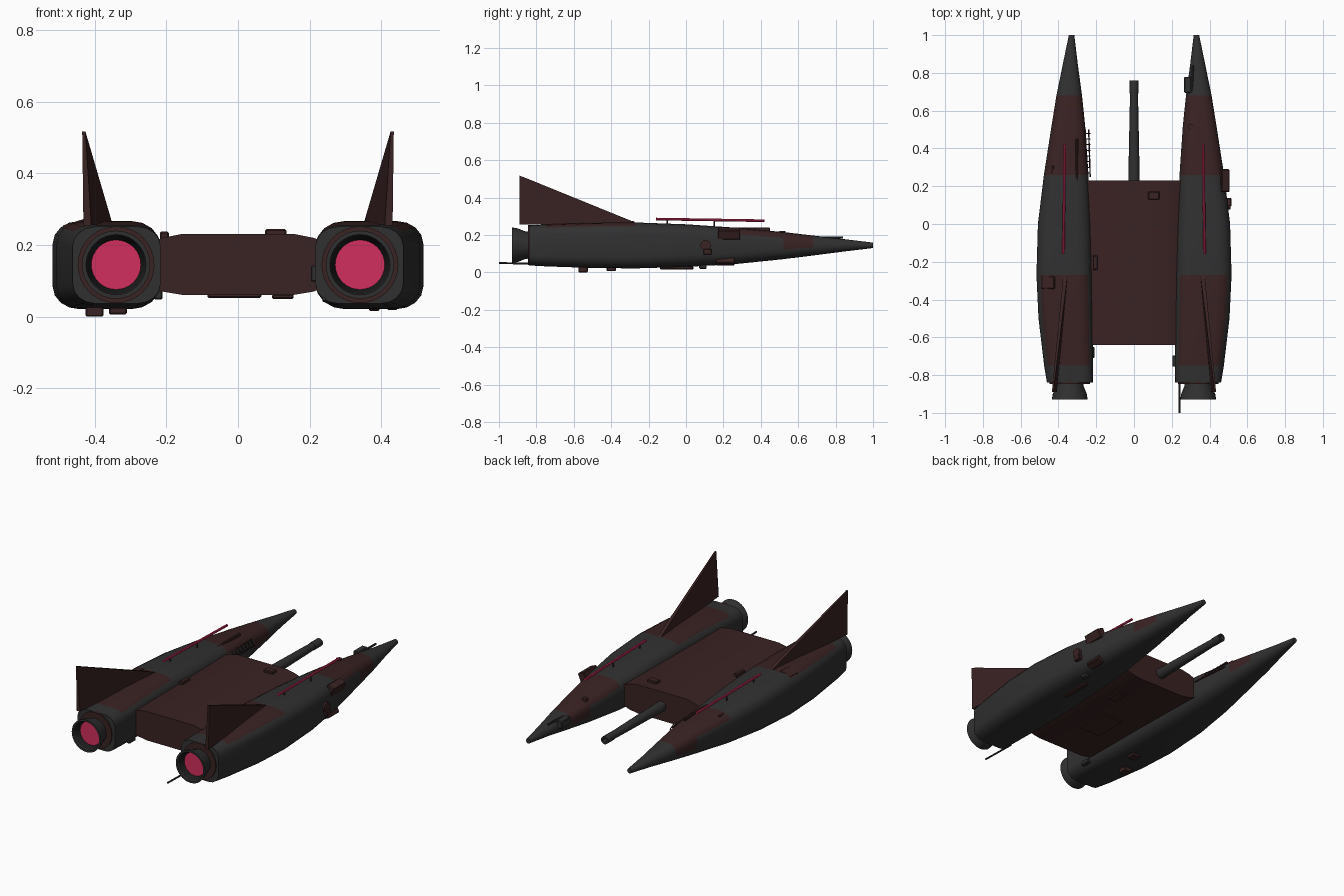
import bpy, bmesh, math
from mathutils import Vector

cube = bpy.data.objects.get("Cube")
if cube:
    bpy.data.objects.remove(cube)


def material(name, r, g, b):
    m = bpy.data.materials.new(name)
    m.use_nodes = True
    m.diffuse_color = (r, g, b, 1)
    m.node_tree.nodes["Principled BSDF"].inputs["Base Color"].default_value = (r, g, b, 1)
    return m


GREY = material("dark grey", .03, .03, .03)
BROWN = material("dark red brown", .042, .016, .016)
PINK = material("glowing pink", .64, .028, .11)
BLACK = material("soot", .012, .011, .011)


def finish(name, bm, *mats, smooth=True):
    bmesh.ops.recalc_face_normals(bm, faces=bm.faces[:])
    mesh = bpy.data.meshes.new(name)
    bm.to_mesh(mesh)
    bm.free()
    obj = bpy.data.objects.new(name, mesh)
    bpy.context.collection.objects.link(obj)
    for m in mats:
        mesh.materials.append(m)
    if smooth:
        bpy.ops.object.select_all(action='DESELECT')
        obj.select_set(True)
        bpy.context.view_layer.objects.active = obj
        bpy.ops.object.shade_smooth_by_angle(angle=math.radians(32))
    return obj


def loft(bm, rings, caps=True):
    loops = [[bm.verts.new(p) for p in ring] for ring in rings]
    n = len(loops[0])
    for a, b in zip(loops, loops[1:]):
        for i in range(n):
            bm.faces.new((a[i], a[(i + 1) % n], b[(i + 1) % n], b[i]))
    if caps:
        bm.faces.new(loops[0])
        bm.faces.new(loops[-1])


def lathe(name, x, z, profile, mat, caps=True, n=32):
    """Turned part along y from (y, radius) pairs."""
    bm = bmesh.new()
    loft(bm, [[(x + r * math.cos(math.tau * i / n), y, z + r * math.sin(math.tau * i / n))
               for i in range(n)] for y, r in profile], caps)
    return finish(name, bm, mat)


def rod(name, start, end, radius, mat, n=8):
    a, b = Vector(start), Vector(end)
    bm = bmesh.new()
    bmesh.ops.create_cone(bm, cap_ends=True, segments=n, radius1=radius,
                          radius2=radius, depth=(b - a).length)
    obj = finish(name, bm, mat)
    obj.location = (a + b) / 2
    obj.rotation_euler = (b - a).to_track_quat('Z', 'Y').to_euler()
    return obj


def box(name, centre, size, mat=BROWN, bevel=.004, turn=0):
    bm = bmesh.new()
    bmesh.ops.create_cube(bm, size=1)
    bmesh.ops.scale(bm, vec=size, verts=bm.verts[:])
    bmesh.ops.bevel(bm, geom=bm.edges[:], offset=bevel, segments=1, affect='EDGES')
    obj = finish(name, bm, mat, smooth=False)
    obj.location = centre
    obj.rotation_euler.y = turn
    return obj


# Hull stations: y, inner x, outer x, bottom z, top z, corner roundness
STATIONS = [
    (-.84, .215, .462, .036, .252, .5), (-.75, .215, .477, .031, .257, .5),
    (-.5, .218, .507, .022, .266, .5), (-.27, .222, .518, .02, .268, .5),
    (0, .228, .51, .028, .258, .55), (.26, .24, .478, .043, .24, .6),
    (.52, .258, .437, .07, .216, .7), (.68, .275, .411, .09, .197, .8),
    (.85, .298, .376, .112, .177, .95), (1, .316, .345, .13, .159, 1)]


def section(side, y, x0, x1, z0, z1, c):
    cx, cz, w, h = (x0 + x1) / 2, (z0 + z1) / 2, (x1 - x0) / 2, (z1 - z0) / 2
    ring = []
    for k, (sx, sz) in enumerate(((1, 1), (-1, 1), (-1, -1), (1, -1))):
        for j in range(5):
            a = math.pi / 2 * (k + j / 4)
            px = sx * w * (1 - c) * .98 + w * c * math.cos(a)
            pz = sz * h * (1 - c) * .98 + h * c * math.sin(a)
            ring.append((side * (cx + px), y, cz + pz))
    return ring


def hull(name, side):
    bm = bmesh.new()
    loft(bm, [section(side, *s) for s in STATIONS])
    bmesh.ops.recalc_face_normals(bm, faces=bm.faces[:])
    bm.normal_update()
    for f in bm.faces:
        c, up = f.calc_center_median(), f.normal.z
        rear_patch = -.75 < c.y < -.27 and up > .75
        nose_band = .26 < c.y < .68 and (up > .45 or (c.y > .52 and c.z > .14))
        f.material_index = int(rear_patch or nose_band)
    finish(name, bm, GREY, BROWN)


def fin(name, side):
    bm = bmesh.new()
    outline = [(.362, -.26, .262), (.42, -.89, .255), (.43, -.89, .517), (.428, -.865, .508)]
    rings = [[(side * (x + d * (.4 if z > .5 else 1)), y, z) for x, y, z in outline]
             for d in (-.011, .011)]
    loft(bm, rings)
    finish(name, bm, BROWN, smooth=False)


# Mirrored parts: hulls, fins, light strips, engines
for label, s in (("left", 1), ("right", -1)):
    hull(label + "_hull", s)
    fin(label + "_fin", s)
    rod(label + "_light_strip", (s * .366, .42, .276), (s * .374, -.16, .285), .007, PINK)
    for y in (-.1, .15):
        rod(label + "_strip_post", (s * .371, y, .235), (s * .371, y, .28), .004, BROWN)
    ex, ez = s * .34, .145
    lathe(label + "_engine_collar", ex, ez, [(-.82, .107), (-.846, .107)], BROWN)
    lathe(label + "_nozzle", ex, ez, [(-.83, .07), (-.86, .074), (-.9, .09), (-.93, .095),
                                      (-.93, .084), (-.89, .072)], GREY, caps=False)
    lathe(label + "_nozzle_lining", ex, ez, [(-.926, .083), (-.885, .068)], BLACK, caps=False)
    lathe(label + "_engine_glow", ex, ez, [(-.88, .069), (-.888, .069)], PINK)

# Central deck joining the hulls, slightly crowned
bm = bmesh.new()
half = [(.16, .23), (.21, .22), (.25, .205), (.25, .085), (.21, .07), (.15, .06)]
outline = half + [(-x, z) for x, z in reversed(half)]
loft(bm, [[(x, y, z) for x, z in outline] for y in (-.64, .23)])
finish("centre_deck", bm, BROWN)

# Gun barrel and rear antenna
lathe("gun_barrel", 0, .145, [(.2, .031), (.3, .029), (.6, .023), (.69, .021),
                              (.69, .023), (.76, .023), (.76, .014), (.73, .014)], GREY, n=16)
rod("rear_antenna", (.24, -1, .05), (.24, -.78, .045), .005, GREY)
rod("nose_antenna", (.305, .7, .185), (.312, .84, .187), .006, GREY)

# Surface equipment on deck and hulls
box("deck_hatch", (.105, .15, .233), (.06, .042, .022))
box("deck_edge_box", (-.205, -.205, .225), (.025, .075, .025))
box("nose_box", (.284, .737, .168), (.036, .085, .045), GREY)
box("outer_upper_pod", (.475, .23, .208), (.045, .12, .055), turn=.4)
box("outer_lower_pod", (.455, .21, .06), (.045, .1, .035), turn=-.4)
box("outer_small_box", (.503, .115, .11), (.025, .045, .03))
box("top_equipment_box", (-.452, -.31, .25), (.072, .068, .03), turn=-.3)
box("top_strip", (-.43, .235, .225), (.014, .15, .02))
box("inner_strip", (-.302, .34, .23), (.014, .22, .02))
box("inner_rear_box", (.216, -.725, .12), (.026, .06, .045), GREY)
box("inner_low_box", (-.222, -.68, .06), (.024, .06, .025), GREY)
box("belly_box_rear", (-.335, -.4, .021), (.05, .05, .03))
box("belly_box_front", (-.4, -.55, .016), (.05, .05, .032))
box("belly_strip", (.38, -.05, .024), (.03, .18, .016))
box("belly_small_box", (.43, .09, .034), (.03, .04, .03), GREY)
box("deck_belly_plate", (-.01, -.3, .058), (.15, .2, .012), BROWN)
box("deck_belly_hatch", (.125, 0, .056), (.06, .09, .014), BROWN)
rod("side_port", (.47, .105, .145), (.51, .105, .145), .028, BROWN, 16)
rod("top_knob", (.3, .515, .19), (.3, .515, .222), .016, BROWN, 12)

# Ladder along the right hull's inner side
for x, z in ((-.25, .2), (-.232, .17)):
    rod("ladder_rail", (x - .008, .5, z - .01), (x, .25, z), .004, BROWN, 6)
for i in range(8):
    y = .27 + i * .03
    rod("ladder_rung", (-.255, y, .2), (-.232, y, .165), .003, BROWN, 6)
